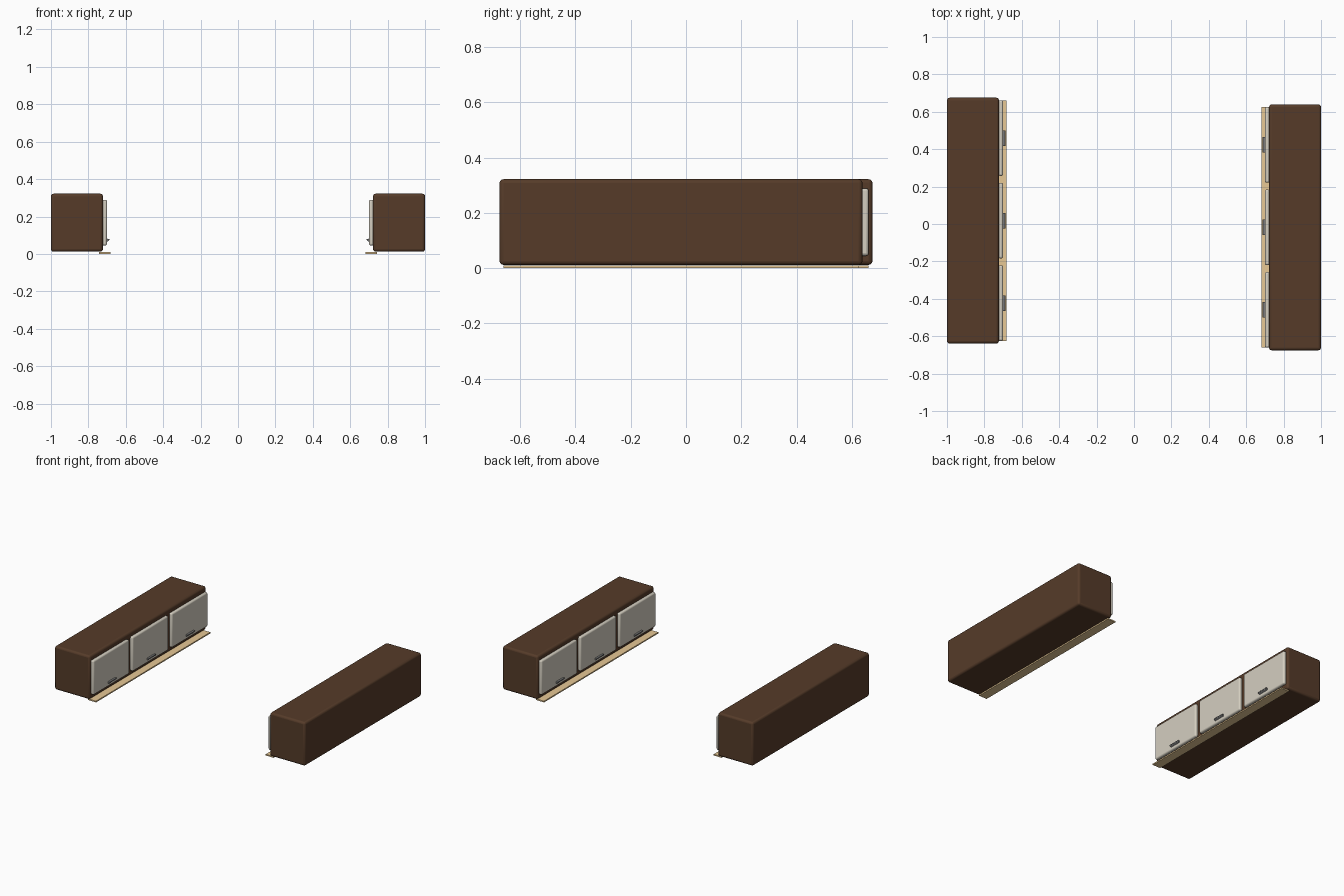
import bpy, math
from mathutils import Matrix

if "Cube" in bpy.data.objects:
    bpy.data.objects.remove(bpy.data.objects["Cube"])


def material(name, rgb):
    m = bpy.data.materials.new(name)
    m.diffuse_color = (*rgb, 1)
    m.use_nodes = True
    m.node_tree.nodes["Principled BSDF"].inputs["Base Color"].default_value = m.diffuse_color
    return m


WOOD = material("dark_wood", (0.092, 0.044, 0.022))
PANEL = material("cream_panel", (0.66, 0.62, 0.53))
METAL = material("grey_metal", (0.20, 0.20, 0.20))
LIGHT = material("warm_strip", (0.80, 0.58, 0.30))


def finish(ob, mat, turn, bevel, segments):
    # bake the half turn into the mesh so every part keeps a plain transform
    if turn:
        ob.data.transform(ob.matrix_basis)
        ob.matrix_basis = Matrix.Identity(4)
        ob.data.transform(Matrix.Rotation(math.pi, 4, 'Z'))
    ob.data.materials.append(mat)
    if bevel:
        b = ob.modifiers.new("bevel", 'BEVEL')
        b.width, b.segments = bevel, segments
        bpy.ops.object.select_all(action='DESELECT')
        ob.select_set(True)
        bpy.context.view_layer.objects.active = ob
        bpy.ops.object.shade_smooth_by_angle(angle=math.radians(35))
    return ob


def box(name, x, y, z, mat, turn, bevel=0, segments=3):
    verts = [(a, b, c) for a in x for b in y for c in z]
    faces = [(0, 1, 3, 2), (4, 6, 7, 5), (0, 4, 5, 1),
             (2, 3, 7, 6), (0, 2, 6, 4), (1, 5, 7, 3)]
    me = bpy.data.meshes.new(name)
    me.from_pydata(verts, [], faces)
    ob = bpy.data.objects.new(name, me)
    bpy.context.collection.objects.link(ob)
    return finish(ob, mat, turn, bevel, segments)


def extrude_y(name, profile, y0, y1, mat, turn):
    n = len(profile)
    verts = [(px, y, pz) for y in (y0, y1) for px, pz in profile]
    faces = [tuple(range(n)), tuple(range(2 * n - 1, n - 1, -1))]
    faces += [(i, i + n, (i + 1) % n + n, (i + 1) % n) for i in range(n)]
    me = bpy.data.meshes.new(name)
    me.from_pydata(verts, [], faces)
    ob = bpy.data.objects.new(name, me)
    bpy.context.collection.objects.link(ob)
    return finish(ob, mat, turn, 0.002, 2)


# two facing wall cabinets, the second a half turn of the first
for side, turn in (("left", False), ("right", True)):
    yc = 0.018
    # carcass
    box(side + "_cabinet_body", (-1.0, -0.722), (yc - 0.657, yc + 0.657),
        (0.012, 0.322), WOOD, turn, 0.014)
    # light strip under the front edge
    box(side + "_light_strip", (-0.744, -0.681), (yc - 0.643, yc + 0.643),
        (0.0, 0.009), LIGHT, turn)
    for i in range(3):
        dy = yc + (i - 1) * 0.441
        # door panel with softened rim
        box(f"{side}_door_{i + 1}", (-0.726, -0.700), (dy - 0.202, dy + 0.202),
            (0.045, 0.289), PANEL, turn, 0.010)
        # wedge-shaped pull near the lower edge
        extrude_y(f"{side}_handle_{i + 1}",
                  [(-0.704, 0.082), (-0.688, 0.080), (-0.688, 0.073), (-0.704, 0.063)],
                  dy - 0.042, dy + 0.042, METAL, turn)
